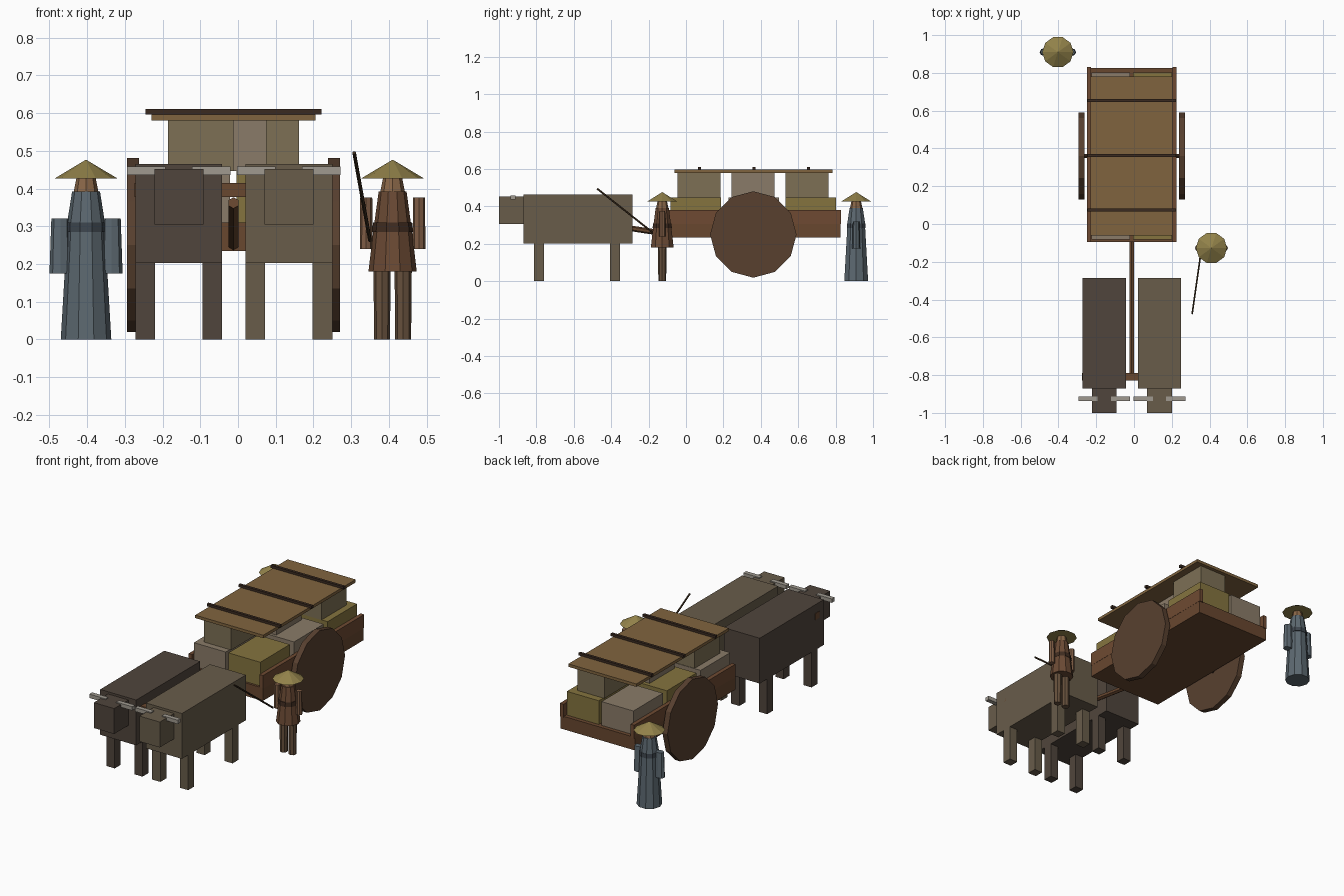
import bpy, math
from mathutils import Vector

if "Cube" in bpy.data.objects:
    bpy.data.objects.remove(bpy.data.objects["Cube"])

mats = {}


def paint(obj, hexcol):
    """Give the object a plain colour (sRGB hex to linear)."""
    if hexcol not in mats:
        m = bpy.data.materials.new("colour_" + hexcol)
        rgb = [int(hexcol[i:i + 2], 16) / 255 for i in (0, 2, 4)]
        m.diffuse_color = [((c + 0.055) / 1.055) ** 2.4 for c in rgb] + [1]
        m.use_nodes = True
        m.node_tree.nodes["Principled BSDF"].inputs["Base Color"].default_value = m.diffuse_color
        mats[hexcol] = m
    obj.data.materials.append(mats[hexcol])
    return obj


def box(name, x, y, z, col):
    """Box from (min, max) ranges on each axis."""
    bpy.ops.mesh.primitive_cube_add(size=1)
    o = bpy.context.object
    o.name = name
    for v in o.data.vertices:
        v.co = [r[0] if c < 0 else r[1] for c, r in zip(v.co, (x, y, z))]
    return paint(o, col)


def lathe(name, cx, cy, rings, col, sides=10, flat=1.0):
    """Stacked polygon rings (z, radius), capped; flat squashes y."""
    verts, faces = [], []
    for z, r in rings:
        for i in range(sides):
            a = 2 * math.pi * i / sides
            verts.append((cx + r * math.cos(a), cy + r * flat * math.sin(a), z))
    for k in range(len(rings) - 1):
        for i in range(sides):
            j = (i + 1) % sides
            a = k * sides
            faces.append((a + i, a + j, a + sides + j, a + sides + i))
    faces.append(tuple(reversed(range(sides))))
    faces.append(tuple(range(len(verts) - sides, len(verts))))
    me = bpy.data.meshes.new(name)
    me.from_pydata(verts, [], faces)
    o = bpy.data.objects.new(name, me)
    bpy.context.collection.objects.link(o)
    return paint(o, col)


def rod(name, a, b, r, col, sides=6, r2=None):
    """Tapered rod between two points."""
    a, b = Vector(a), Vector(b)
    bpy.ops.mesh.primitive_cone_add(vertices=sides, radius1=r, radius2=r if r2 is None else r2,
                                    depth=(b - a).length, location=(a + b) / 2)
    o = bpy.context.object
    o.name = name
    o.rotation_euler = (b - a).to_track_quat('Z', 'Y').to_euler()
    return paint(o, col)


def ox(side, cx, col):
    box(side + "_ox_body", (cx - .115, cx + .115), (-.87, -.285), (.203, .465), col)
    box(side + "_ox_head", (cx - .065, cx + .065), (-1, -.86), (.305, .452), col)
    for s in (-1, 1):
        xs = sorted((cx + s * .035, cx + s * .137))
        box(side + "_ox_horn", xs, (-.938, -.912), (.436, .458), "A09A90")
        xs = sorted((cx + s * .063, cx + s * .115))
        for y in (-.785, -.38):
            box(side + "_ox_leg", xs, (y - .027, y + .027), (0, .205), col)


ox("left", -.157, "50453C")
ox("right", .135, "685C4A")

# Pole and yoke
WOOD, DARK = "68472F", "3A2A20"
rod("cart_pole", (-.012, -.82, .362), (-.012, -.08, .25), .015, WOOD)
box("yoke", (-.275, .25), (-.828, -.79), (.378, .415), WOOD)

# Cart bed, rails, wheels
CX = -.012
box("cart_bed", (-.25, .225), (-.095, .825), (.235, .31), WOOD)
for s in (-1, 1):
    box("side_rail", sorted((CX + s * .215, CX + s * .238)), (-.095, .83), (.305, .382), "6E4A32")
    rod("wheel", (CX + s * .251, .36, .25), (CX + s * .283, .36, .25), .231, "58402F", 12)
rod("axle", (CX - .26, .36, .25), (CX + .26, .36, .25), .012, DARK)

# Lower cargo in a checkered pair of columns, upper cargo staggered
YEL, GREY, TAN = "85743F", "8A7B68", "7D7055"
for i, y in enumerate((-.082, .226, .532)):
    for j, x in enumerate((-.225, -.004)):
        box("lower_bale", (x, x + .204), (y, y + .27), (.31, .447), YEL if (i + j) % 2 else GREY)
    x = -.185 + .087 * i
    box("upper_bale", (x, x + .173), (-.045 + i * .288, .185 + i * .288), (.447, .582),
        GREY if i == 1 else TAN)

# Mat cover with cross battens
box("mat_cover", (-.23, .205), (-.062, .782), (.58, .597), "80643F")
for y in (.073, .363, .655):
    box("mat_batten", (-.245, .222), (y - .008, y + .008), (.596, .611), DARK)


def head_and_hat(who, x, y):
    lathe(who + "_head", x, y, [(.385, .034), (.435, .024)], "8A6748", 8)
    lathe(who + "_hat", x, y, [(.427, .083), (.476, .001)], "92824A")


# Robed walker behind the cart
WX, WY, ROBE = -.403, .91, "5C6870"
lathe("walker_robe", WX, WY, [(0, .067), (.29, .05), (.31, .05), (.392, .037)], ROBE)
lathe("walker_belt", WX, WY, [(.285, .053), (.31, .052)], "3E464E")
for s in (-1, 1):
    lathe("walker_sleeve", WX + s * .068, WY, [(.175, .029), (.32, .024)], ROBE, 8, .75)
head_and_hat("walker", WX, WY)

# Driver beside the oxen with a goad
DX, DY, TUNIC = .41, -.127, "6B4A34"
lathe("driver_tunic", DX, DY, [(.18, .064), (.29, .051), (.392, .037)], TUNIC)
lathe("driver_belt", DX, DY, [(.285, .054), (.31, .052)], "402C20")
for s in (-1, 1):
    lathe("driver_leg", DX + s * .028, DY, [(0, .021), (.2, .023)], "66503C", 8)
    lathe("driver_arm", DX + s * .07, DY, [(.24, .017), (.376, .016)], "7E5C44", 8)
head_and_hat("driver", DX, DY)
rod("goad", (.35, -.18, .262), (.308, -.475, .495), .005, "40301F")
